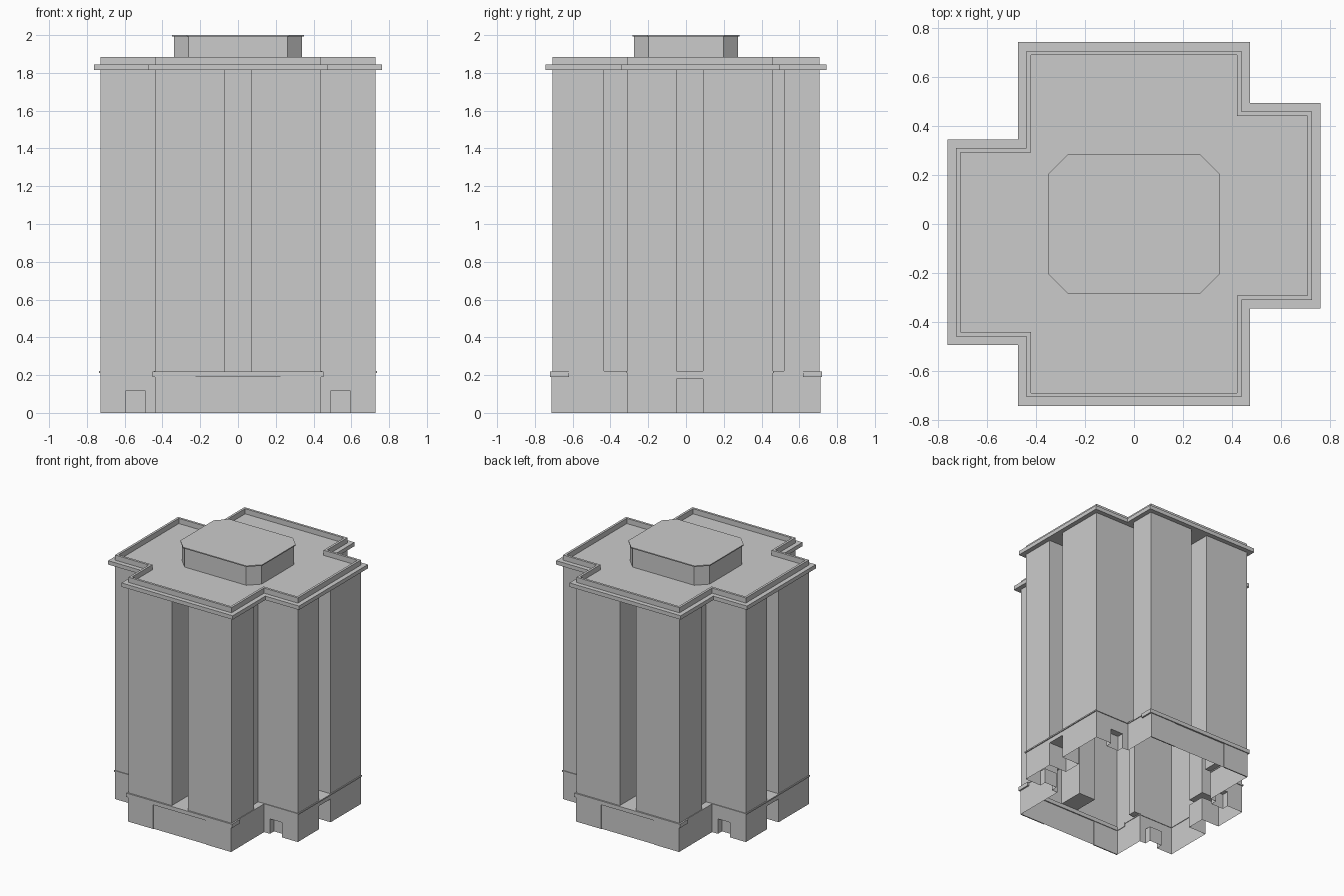
import bpy, bmesh

if "Cube" in bpy.data.objects:
    bpy.data.objects.remove(bpy.data.objects["Cube"])


def turn(pts):
    """Close a half outline with its copy turned 180 degrees."""
    return pts + [(-x, -y) for x, y in pts]


def walls(bm, pts, z0, z1):
    lo = [bm.verts.new((x, y, z0)) for x, y in pts]
    hi = [bm.verts.new((x, y, z1)) for x, y in pts]
    n = len(pts)
    for i in range(n):
        j = (i + 1) % n
        bm.faces.new((lo[i], lo[j], hi[j], hi[i]))
    return lo, hi


def prism(bm, pts, z0, z1):
    lo, hi = walls(bm, pts, z0, z1)
    bm.faces.new(hi)
    bm.faces.new(lo[::-1])


def rect_pair(bm, x0, x1, y0, y1, z, up=True):
    """Horizontal patch and its 180 degree copy."""
    for s in (1, -1):
        c = [(x0, y0), (x1, y0), (x1, y1), (x0, y1)]
        vs = [bm.verts.new((s * x, s * y, z)) for x, y in c]
        bm.faces.new(vs if up else vs[::-1])


def box_pair(bm, x0, x1, y0, y1, z0, z1):
    for s in (1, -1):
        c = [(x0, y0), (x1, y0), (x1, y1), (x0, y1)]
        prism(bm, [(s * x, s * y) for x, y in c], z0, z1)


def finish(bm, name):
    me = bpy.data.meshes.new(name)
    bm.to_mesh(me)
    bm.free()
    ob = bpy.data.objects.new(name, me)
    bpy.context.collection.objects.link(ob)
    return ob


def cross(e):
    """Cross-shaped plan, grown outward by e."""
    return turn([(.44 + e, -.708 - e), (.44 + e, -.31 - e), (.728 + e, -.31 - e),
                 (.728 + e, .46 + e), (.44 + e, .46 + e), (.44 + e, .708 + e)])


X, Y = .728, .708           # wall faces of the side and front wings
SX, SY, RX = .58, .51, .39  # back of side slots, front slots, corner recesses

# tower shaft with vertical slots and corner recesses
bm = bmesh.new()
walls(bm, turn([(.07, -SY), (.07, -Y), (.44, -Y), (.44, -.435), (RX, -.435),
                (RX, -.31), (X, -.31), (X, -.05), (SX, -.05), (SX, .09),
                (X, .09), (X, .46), (RX, .46), (RX, .52), (.44, .52),
                (.44, Y), (.07, Y), (.07, SY)]), .22, 1.82)
finish(bm, "tower_shaft")

# hollow base: doors at the bottom, entrance alcoves, then plain wall
bm = bmesh.new()
alcove = [(X, -.05), (SX, -.05), (SX, .09), (X, .09)]
walls(bm, turn([(.44, -Y), (.44, -.31), (.49, -.31), (.49, -.26), (.595, -.26),
                (.595, -.31), (X, -.31)] + alcove +
               [(X, .46), (.595, .46), (.595, .41), (.49, .41), (.49, .46),
                (.44, .46), (.44, Y)]), 0, .115)
walls(bm, turn([(.44, -Y), (.44, -.31), (X, -.31)] + alcove +
               [(X, .46), (.44, .46), (.44, Y)]), .115, .18)
walls(bm, cross(0), .18, .22)
rect_pair(bm, .49, .595, -.31, -.26, .115, False)   # door heads
rect_pair(bm, .49, .595, .41, .46, .115, False)
rect_pair(bm, SX, X, -.05, .09, .18, False)         # alcove heads
rect_pair(bm, SX, X, -.05, .09, .22)                # ledges in slots
rect_pair(bm, -.07, .07, -Y, -SY, .22)
rect_pair(bm, RX, .44, -.435, -.31, .22)            # ledges in corners
rect_pair(bm, RX, .44, .46, .52, .22)
finish(bm, "base_walls")

# raised panels on front and back of the base
bm = bmesh.new()
for x0, x1 in ((-.44, -.225), (.225, .44)):
    box_pair(bm, x0, x1, -.713, -.705, 0, .19)
finish(bm, "base_panels")

# string course: heavy on front and back, thin on the side wings
bm = bmesh.new()
box_pair(bm, -.452, .452, -.72, -.70, .19, .22)
box_pair(bm, .435, .452, -.70, -.62, .19, .22)
box_pair(bm, .435, .452, .62, .70, .19, .22)
box_pair(bm, .436, .445, -.62, -.31, .212, .222)
box_pair(bm, .436, .445, .46, .62, .212, .222)
box_pair(bm, .724, .735, -.316, .466, .212, .222)
box_pair(bm, .44, .724, -.316, -.306, .212, .222)
box_pair(bm, .44, .724, .456, .466, .212, .222)
finish(bm, "string_course")

# cornice slab and roof
bm = bmesh.new()
prism(bm, cross(.035), 1.815, 1.845)
finish(bm, "cornice_slab")

# parapet ring
bm = bmesh.new()
lo_o, hi_o = walls(bm, cross(0), 1.845, 1.885)
lo_i, hi_i = walls(bm, cross(-.018), 1.845, 1.885)
for i in range(len(hi_o)):
    j = (i + 1) % len(hi_o)
    bm.faces.new((hi_o[i], hi_o[j], hi_i[j], hi_i[i]))
    bm.faces.new((lo_o[j], lo_o[i], lo_i[i], lo_i[j]))
bmesh.ops.recalc_face_normals(bm, faces=bm.faces)
finish(bm, "parapet")


# rooftop plant room with thin cap
def octagon(w, d, c):
    return turn([(-w + c, -d), (w - c, -d), (w, -d + c), (w, d - c)])


bm = bmesh.new()
prism(bm, octagon(.34, .275, .077), 1.845, 1.992)
finish(bm, "plant_room")
bm = bmesh.new()
prism(bm, octagon(.35, .284, .08), 1.992, 2.0)
finish(bm, "plant_room_cap")
